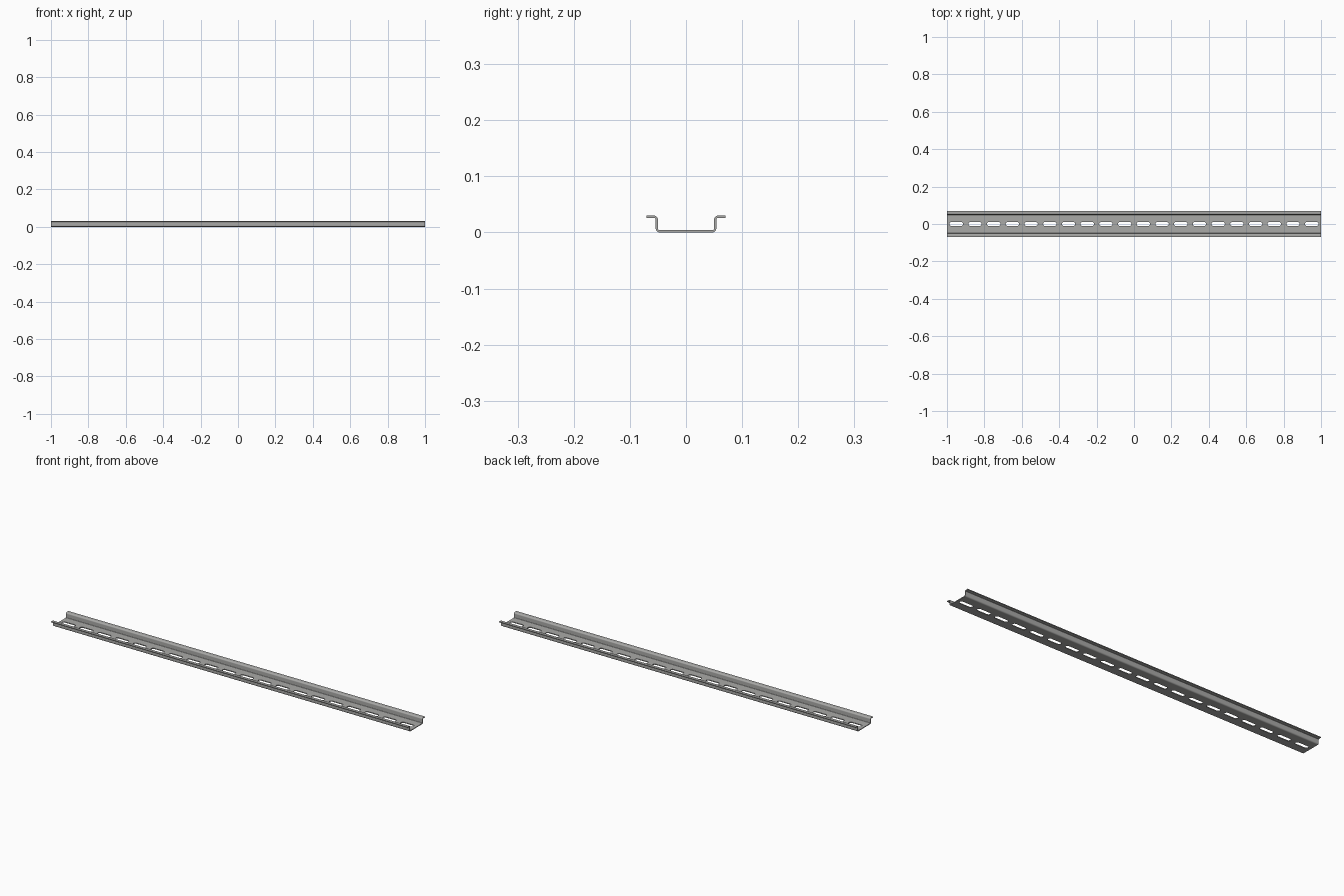
import bpy, bmesh, math
from mathutils import Vector

if "Cube" in bpy.data.objects:
    bpy.data.objects.remove(bpy.data.objects["Cube"])

LENGTH, HALF_WIDTH, HALF_BASE, HEIGHT, SHEET = 2.0, 0.07, 0.054, 0.03, 0.004
INNER_R = 0.0032
SLOT_COUNT, SLOT_LENGTH, SLOT_WIDTH = 20, 0.072, 0.0208

steel = bpy.data.materials.new("zinc_grey_steel")
steel.use_nodes = True
colour = (0.40, 0.40, 0.39, 1)
steel.diffuse_color = colour
steel.node_tree.nodes["Principled BSDF"].inputs["Base Color"].default_value = colour


def arc(cx, cy, r, start, end, steps):
    angles = [math.radians(start + (end - start) * i / steps) for i in range(steps + 1)]
    return [Vector((cx + r * math.cos(a), cy + r * math.sin(a))) for a in angles]


def prism(name, outline, place, depth):
    """Extrude a closed 2D outline along a depth vector."""
    bm = bmesh.new()
    face = bm.faces.new([bm.verts.new(place(p)) for p in outline])
    new = bmesh.ops.extrude_face_region(bm, geom=[face])["geom"]
    bmesh.ops.translate(bm, vec=depth, verts=[v for v in new if isinstance(v, bmesh.types.BMVert)])
    bmesh.ops.recalc_face_normals(bm, faces=bm.faces)
    mesh = bpy.data.meshes.new(name)
    bm.to_mesh(mesh)
    bm.free()
    mesh.materials.append(steel)
    obj = bpy.data.objects.new(name, mesh)
    bpy.context.collection.objects.link(obj)
    return obj


# Hat-shaped section: half of the lower and upper skins, then mirrored
outer_r = INNER_R + SHEET
low_y = HALF_BASE - outer_r
high_y = HALF_BASE - SHEET + outer_r
high_z = HEIGHT - outer_r
lower = arc(low_y, outer_r, outer_r, -90, 0, 6) + arc(high_y, high_z, INNER_R, 180, 90, 6)
upper = arc(high_y, high_z, outer_r, 90, 180, 6) + arc(low_y, outer_r, INNER_R, 0, -90, 6)
half = lower + [Vector((HALF_WIDTH, HEIGHT - SHEET)), Vector((HALF_WIDTH, HEIGHT))] + upper
section = half + [Vector((-p.x, p.y)) for p in reversed(half)]
rail = prism("mounting_rail", section, lambda p: (-LENGTH / 2, p.x, p.y), (LENGTH, 0, 0))

# Row of rounded slots through the floor
r = SLOT_WIDTH / 2
end = SLOT_LENGTH / 2 - r
slot = arc(end, 0, r, -90, 90, 12) + arc(-end, 0, r, 90, 270, 12)
cutter = prism("slot_cutter", slot, lambda p: (p.x, p.y, -SHEET), (0, 0, 3 * SHEET))
pitch = LENGTH / SLOT_COUNT
cutter.location.x = -LENGTH / 2 + pitch / 2
cutter.hide_render = True
row = cutter.modifiers.new("row", "ARRAY")
row.count = SLOT_COUNT
row.use_relative_offset = False
row.use_constant_offset = True
row.constant_offset_displace = (pitch, 0, 0)
cut = rail.modifiers.new("slots", "BOOLEAN")
cut.operation = "DIFFERENCE"
cut.solver = "EXACT"
cut.object = cutter

# Bake the cut, drop the cutter and smooth the bends
bpy.ops.object.select_all(action="DESELECT")
bpy.context.view_layer.objects.active = rail
rail.select_set(True)
bpy.ops.object.modifier_apply(modifier=cut.name)
bpy.data.objects.remove(cutter)
bpy.ops.object.shade_smooth_by_angle(angle=math.radians(35))
normals = rail.modifiers.new("flat_panels", "WEIGHTED_NORMAL")
normals.keep_sharp = True
